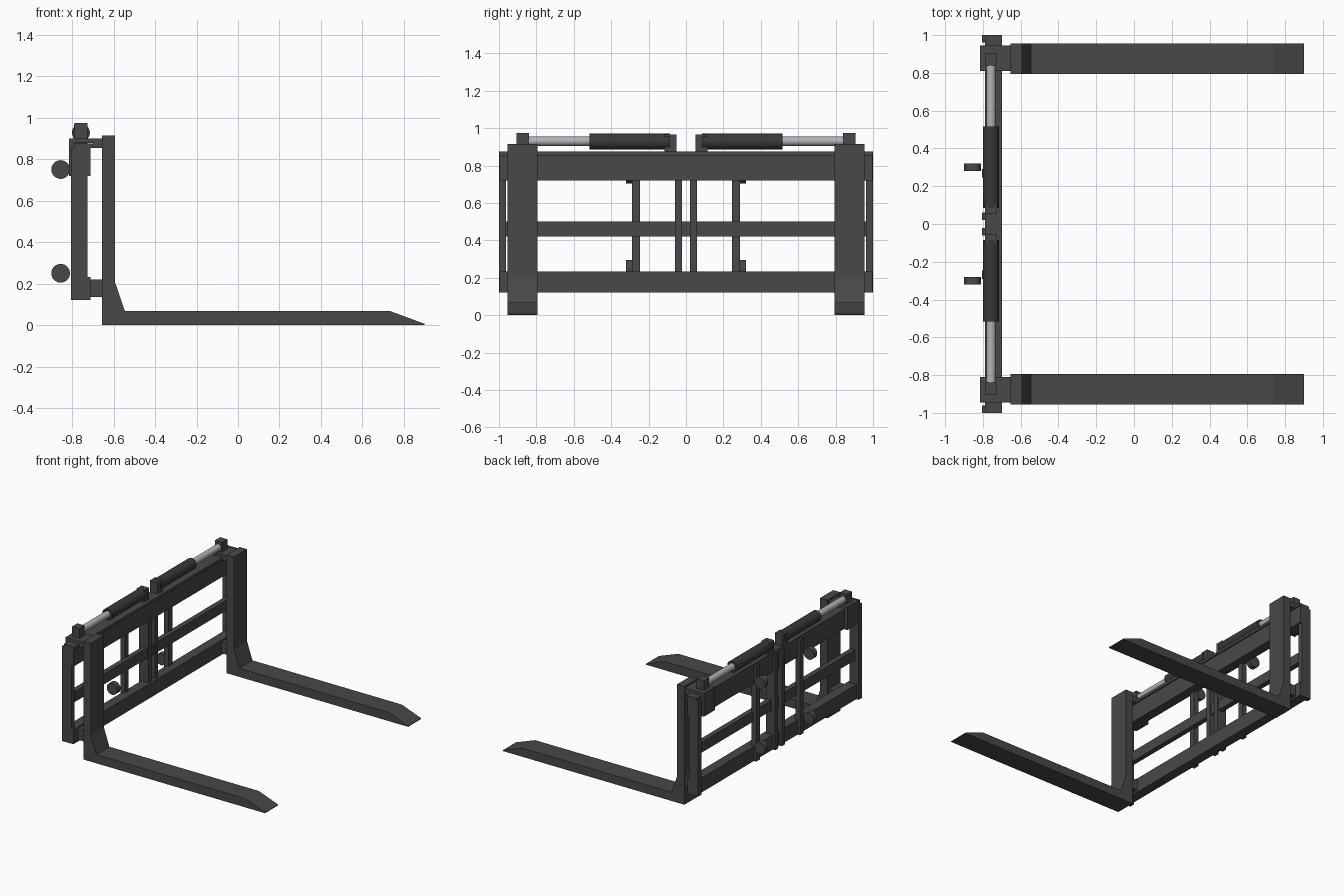
import bpy, bmesh, math
from mathutils import Matrix

if "Cube" in bpy.data.objects:
    bpy.data.objects.remove(bpy.data.objects["Cube"])


def material(name, v):
    m = bpy.data.materials.new(name)
    m.diffuse_color = (v, v, v, 1)
    m.use_nodes = True
    m.node_tree.nodes["Principled BSDF"].inputs["Base Color"].default_value = m.diffuse_color
    return m


STEEL = material("dark_steel", 0.065)
BLACK = material("cylinder_black", 0.04)
CHROME = material("rod_chrome", 0.45)


def finish(name, bm, mat):
    bmesh.ops.recalc_face_normals(bm, faces=bm.faces)
    me = bpy.data.meshes.new(name)
    bm.to_mesh(me)
    bm.free()
    me.materials.append(mat)
    ob = bpy.data.objects.new(name, me)
    bpy.context.collection.objects.link(ob)
    return ob


def box(name, x, y, z, mat=STEEL):
    bm = bmesh.new()
    bmesh.ops.create_cube(bm, size=1)
    for v in bm.verts:
        v.co = [(a + b) / 2 + c * (b - a) for c, (a, b) in zip(v.co, (x, y, z))]
    return finish(name, bm, mat)


def rod(name, x, z, r, y0, y1, mat=STEEL):
    """Round bar along y."""
    bm = bmesh.new()
    bmesh.ops.create_cone(bm, cap_ends=True, segments=32, radius1=r, radius2=r, depth=y1 - y0,
                          matrix=Matrix.Translation((x, (y0 + y1) / 2, z)) @ Matrix.Rotation(math.pi / 2, 4, 'X'))
    for f in bm.faces:
        f.smooth = len(f.verts) == 4
    for e in bm.edges:
        e.smooth = all(len(f.verts) == 4 for f in e.link_faces)
    return finish(name, bm, mat)


def profile(name, pts, y0, y1, mat=STEEL):
    """Side outline in x, z pushed out along y."""
    bm = bmesh.new()
    f = bm.faces.new([bm.verts.new((x, y0, z)) for x, z in pts])
    g = bmesh.ops.extrude_face_region(bm, geom=[f])["geom"]
    bmesh.ops.translate(bm, vec=(0, y1 - y0, 0), verts=[v for v in g if isinstance(v, bmesh.types.BMVert)])
    return finish(name, bm, mat)


def mirrored(ob):
    """Mirror a part to the other side of y = 0."""
    m = ob.modifiers.new("mirror", 'MIRROR')
    m.use_axis = (False, True, False)
    m.use_clip = False
    return ob


# Carriage cross bars
box("top_bar", (-0.785, -0.71), (-0.998, 0.998), (0.72, 0.857))
box("top_rail", (-0.79, -0.70), (-1, 1), (0.855, 0.876))
box("middle_bar", (-0.775, -0.735), (-0.97, 0.97), (0.42, 0.50))
box("bottom_bar", (-0.785, -0.71), (-0.998, 0.998), (0.12, 0.233))

# Carriage uprights
mirrored(box("end_upright", (-0.805, -0.725), (0.962, 1.0), (0.12, 0.855)))
mirrored(box("centre_upright", (-0.805, -0.725), (0.022, 0.06), (0.12, 0.857)))
mirrored(box("mount_upright", (-0.805, -0.765), (0.245, 0.29), (0.12, 0.857)))

# Mounting pins behind the carriage
for z, label in ((0.25, "lower"), (0.75, "upper")):
    mirrored(rod(label + "_mount_pin", -0.855, z, 0.045, 0.28, 0.32))

# Forks: L outline with heel gusset and tapered tip
mirrored(profile("fork", [(-0.655, 0), (0.9, 0), (0.9, 0.006), (0.735, 0.067), (-0.545, 0.067),
                          (-0.592, 0.205), (-0.592, 0.915), (-0.655, 0.915)], 0.795, 0.955))

# Fork hangers: hook over the top rail, stop against the bottom bar
mirrored(profile("fork_hook", [(-0.655, 0.855), (-0.655, 0.9), (-0.815, 0.9), (-0.815, 0.72),
                               (-0.79, 0.72), (-0.79, 0.877), (-0.70, 0.877), (-0.70, 0.855)], 0.81, 0.945))
mirrored(box("fork_heel_stop", (-0.71, -0.655), (0.81, 0.945), (0.135, 0.22)))

# Hydraulic fork positioners
mirrored(rod("hydraulic_barrel", -0.757, 0.928, 0.043, 0.085, 0.515, BLACK))
mirrored(rod("hydraulic_rod", -0.757, 0.93, 0.025, 0.5, 0.86, CHROME))
mirrored(box("inner_bracket", (-0.79, -0.725), (0.052, 0.115), (0.87, 0.966)))
mirrored(box("outer_bracket", (-0.787, -0.725), (0.84, 0.905), (0.89, 0.975)))
